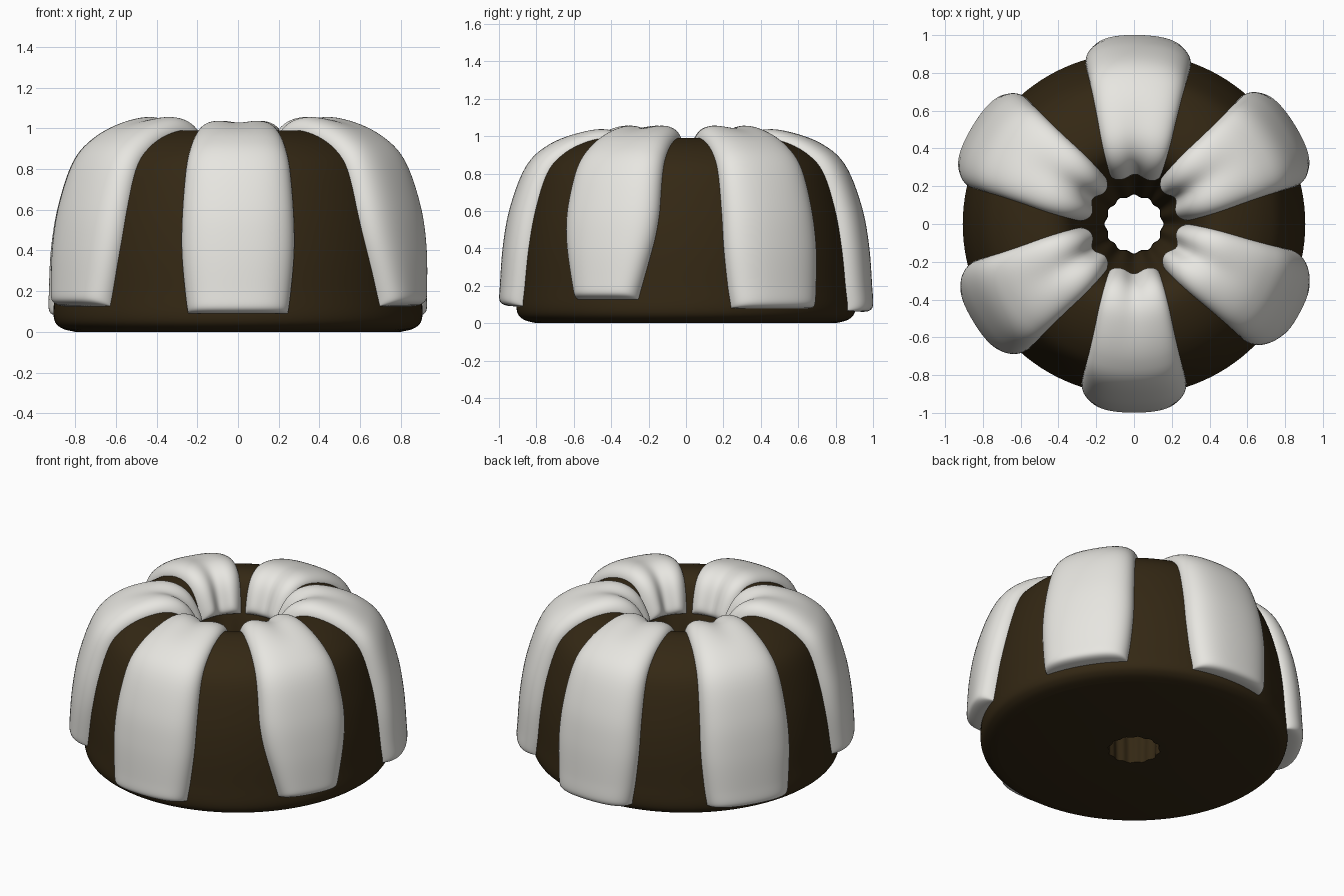
import bpy
import bmesh
import math

if "Cube" in bpy.data.objects:
    bpy.data.objects.remove(bpy.data.objects["Cube"], do_unlink=True)


def material(name, rgb):
    m = bpy.data.materials.new(name)
    m.use_nodes = True
    color = (*rgb, 1.0)
    m.diffuse_color = color
    bsdf = m.node_tree.nodes["Principled BSDF"]
    bsdf.inputs["Base Color"].default_value = color
    bsdf.inputs["Roughness"].default_value = 0.6
    return m


chocolate = material("dark chocolate", (0.034, 0.021, 0.007))
cream = material("cream icing", (0.80, 0.79, 0.75))

# Cake section (radius, height): outer foot, over the crown, down the hole
SECTION = [(0.80, 0), (0.87, 0.02), (0.905, 0.07), (0.90, 0.2), (0.885, 0.4),
           (0.85, 0.6), (0.785, 0.8), (0.70, 0.9), (0.58, 0.965), (0.45, 0.99),
           (0.355, 0.95), (0.29, 0.83), (0.235, 0.65), (0.18, 0.4),
           (0.155, 0.15), (0.15, 0)]
# Half width of an icing strip, in radians, at each section point
WIDTH = [0.28, 0.28, 0.28, 0.30, 0.32, 0.325, 0.33, 0.34, 0.365, 0.41, 0.45, 0.48, 0.48]


def spline(points, k):
    """Point on a smooth curve through the tuples, k counted in points."""
    last = len(points) - 1
    i = min(int(k), last - 1)
    f = k - i
    a, b, c, d = (points[min(max(i + n, 0), last)] for n in (-1, 0, 1, 2))
    return [0.5 * (2 * q + (r - p) * f + (2 * p - 5 * q + 4 * r - s) * f ** 2
                   + (3 * q - p - 3 * r + s) * f ** 3)
            for p, q, r, s in zip(a, b, c, d)]


def step(low, high, x):
    x = min(max((x - low) / (high - low), 0), 1)
    return x * x * (3 - 2 * x)


def grid_object(name, rows, mat, closed):
    """Skin a grid of points; closed joins both directions into a ring."""
    bm = bmesh.new()
    grid = [[bm.verts.new(p) for p in row] for row in rows]
    n, m = len(grid), len(grid[0])
    for i in range(n if closed else n - 1):
        for j in range(m if closed else m - 1):
            a, b = (i + 1) % n, (j + 1) % m
            bm.faces.new((grid[i][j], grid[i][b], grid[a][b], grid[a][j]))
    mesh = bpy.data.meshes.new(name)
    bm.to_mesh(mesh)
    bm.free()
    mesh.materials.append(mat)
    obj = bpy.data.objects.new(name, mesh)
    bpy.context.collection.objects.link(obj)
    bpy.ops.object.select_all(action="DESELECT")
    obj.select_set(True)
    bpy.context.view_layer.objects.active = obj
    bpy.ops.object.shade_smooth_by_angle(angle=math.radians(50))
    return obj


def polar(r, angle, z):
    return (r * math.cos(angle), r * math.sin(angle), z)


# Ring cake with a softly fluted hole
SEGMENTS, STEPS = 120, 90
body = []
for i in range(STEPS + 1):
    k = i / STEPS * (len(SECTION) - 1)
    r, z = spline(SECTION, k)
    flute = 0.04 * step(10.5, 13, k)
    body.append([polar(r * (1 + flute * math.cos(12 * a)), a, z)
                 for a in (math.tau * j / SEGMENTS for j in range(SEGMENTS))])
grid_object("cake_body", body, chocolate, True)


def icing(name, degrees, start, crown, narrow):
    """Thick strip lying on the cake, rounded at its sides and ends."""
    rows, along, across = [], 80, 32
    for i in range(along + 1):
        e = -math.cos(math.pi * i / along)
        k = start + (11.3 - start) * (e + 1) / 2
        r, z = spline(SECTION, k)
        r2, z2 = spline(SECTION, k + 0.01)
        length = math.hypot(r2 - r, z2 - z)
        nr, nz = (z2 - z) / length, (r - r2) / length
        half = spline([(w,) for w in WIDTH], k)[0]
        half *= 1 - narrow * (1 - step(2.2, 5.2, k))
        thick = 0.095 + (crown - 0.095) * step(4.5, 8.5, k)
        end = math.sqrt(max(0, 1 - abs(e) ** 50))
        groove = 0.55 * step(7, 11, k)
        row = []
        for j in range(across + 1):
            t = -math.cos(math.pi * j / across)
            h = thick * end * math.sqrt(max(0, 1 - t ** 4))
            h *= 1 - groove * math.exp(-(t / 0.35) ** 2)
            h -= 0.008 * max(t ** 8, abs(e) ** 50)
            row.append(polar(r + nr * h, math.radians(degrees) + t * half, z + nz * h))
        rows.append(row)
    grid_object(name, rows, cream, False)


# Six icing strips: direction, lower end, crown thickness, narrowing at the foot
icing("icing_front", 270, 2.2, 0.05, 0.03)
icing("icing_back", 88.5, 1.95, 0.05, 0)
icing("icing_back_left", 31.5, 2.1, 0.07, 0)
icing("icing_back_right", 149, 2.1, 0.07, 0)
icing("icing_front_left", 332, 2.5, 0.07, 0.3)
icing("icing_front_right", 211.5, 2.5, 0.07, 0.12)
